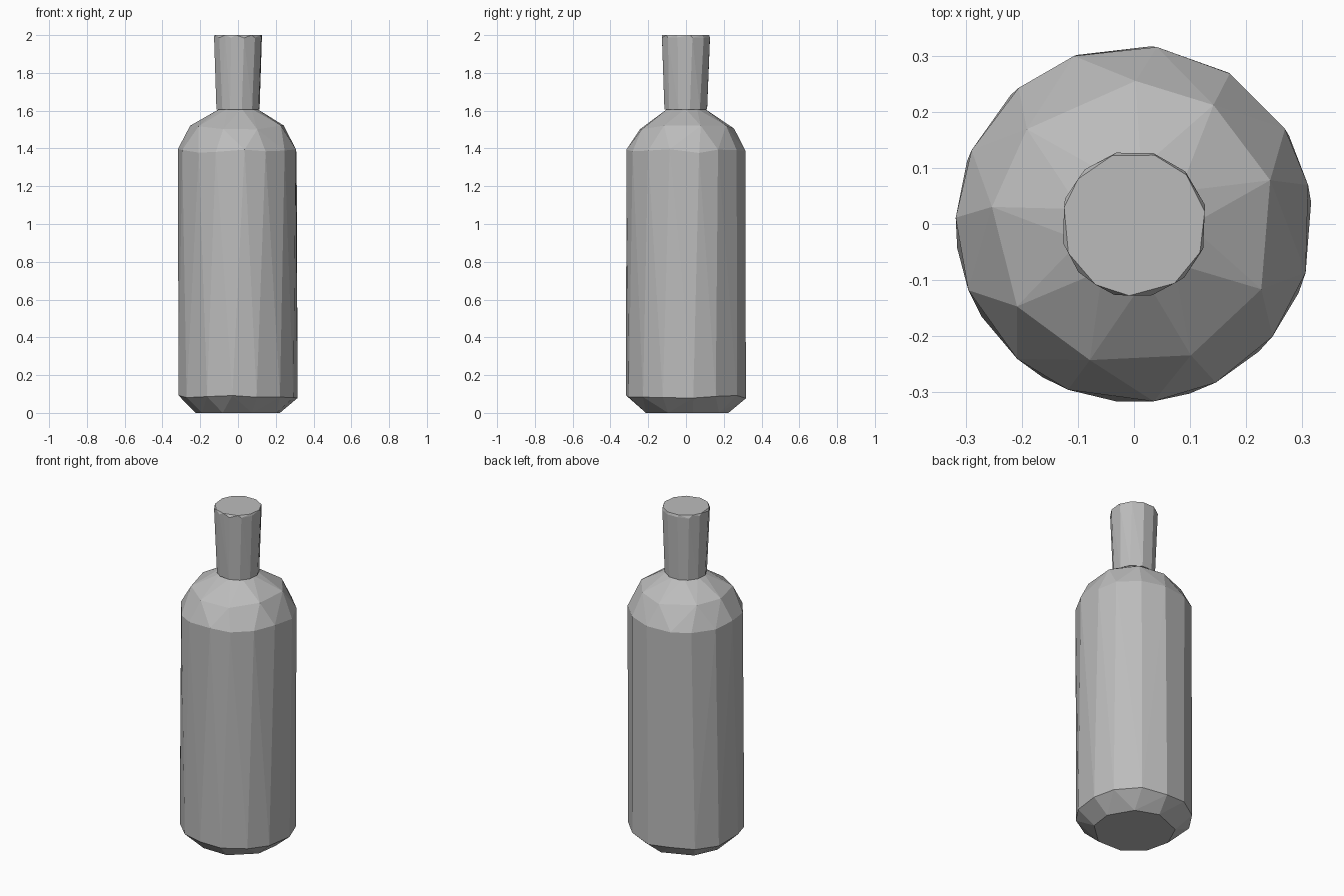
import bpy
import bmesh
import random
from math import cos, sin, tau

random.seed(4)

cube = bpy.data.objects.get("Cube")
if cube:
    bpy.data.objects.remove(cube, do_unlink=True)

GREY = (0.5, 0.5, 0.5, 1.0)
grey = bpy.data.materials.new("plain grey")
grey.use_nodes = True
grey.diffuse_color = GREY
grey.node_tree.nodes["Principled BSDF"].inputs["Base Color"].default_value = GREY


def faceted_solid(name, rings):
    """Convex faceted solid from rings of (radius, height, sides, turn, height jitter)."""
    bm = bmesh.new()
    for radius, z, sides, turn, wobble in rings:
        for i in range(sides):
            # Uneven spacing gives the rough-cut facets
            a = tau * (i + turn + random.uniform(-0.12, 0.12)) / sides
            h = z + random.uniform(-wobble, wobble)
            bm.verts.new((radius * cos(a), radius * sin(a), h))
    hull = bmesh.ops.convex_hull(bm, input=bm.verts[:])
    inside = {g for g in hull["geom_interior"] + hull["geom_unused"]
              if isinstance(g, bmesh.types.BMVert)}
    bmesh.ops.delete(bm, geom=list(inside), context="VERTS")
    bmesh.ops.dissolve_limit(bm, angle_limit=0.01, verts=bm.verts[:], edges=bm.edges[:])
    bmesh.ops.recalc_face_normals(bm, faces=bm.faces[:])
    mesh = bpy.data.meshes.new(name)
    bm.to_mesh(mesh)
    bm.free()
    mesh.materials.append(grey)
    obj = bpy.data.objects.new(name, mesh)
    bpy.context.collection.objects.link(obj)
    return obj


# Body: chamfered foot, straight wall, rounded shoulder
faceted_solid("bottle_body", [
    (0.225, 0.0, 9, 0.3, 0.0),
    (0.318, 0.085, 14, 0.2, 0.01),
    (0.318, 1.39, 15, 0.45, 0.015),
    (0.255, 1.51, 9, 0.35, 0.012),
    (0.1, 1.61, 9, 0.0, 0.0),
])

# Neck: widens towards a lightly rounded rim
faceted_solid("bottle_neck", [
    (0.116, 1.605, 12, 0.4, 0.0),
    (0.131, 1.985, 12, 0.4, 0.004),
    (0.128, 2.0, 11, 0.2, 0.0),
])
